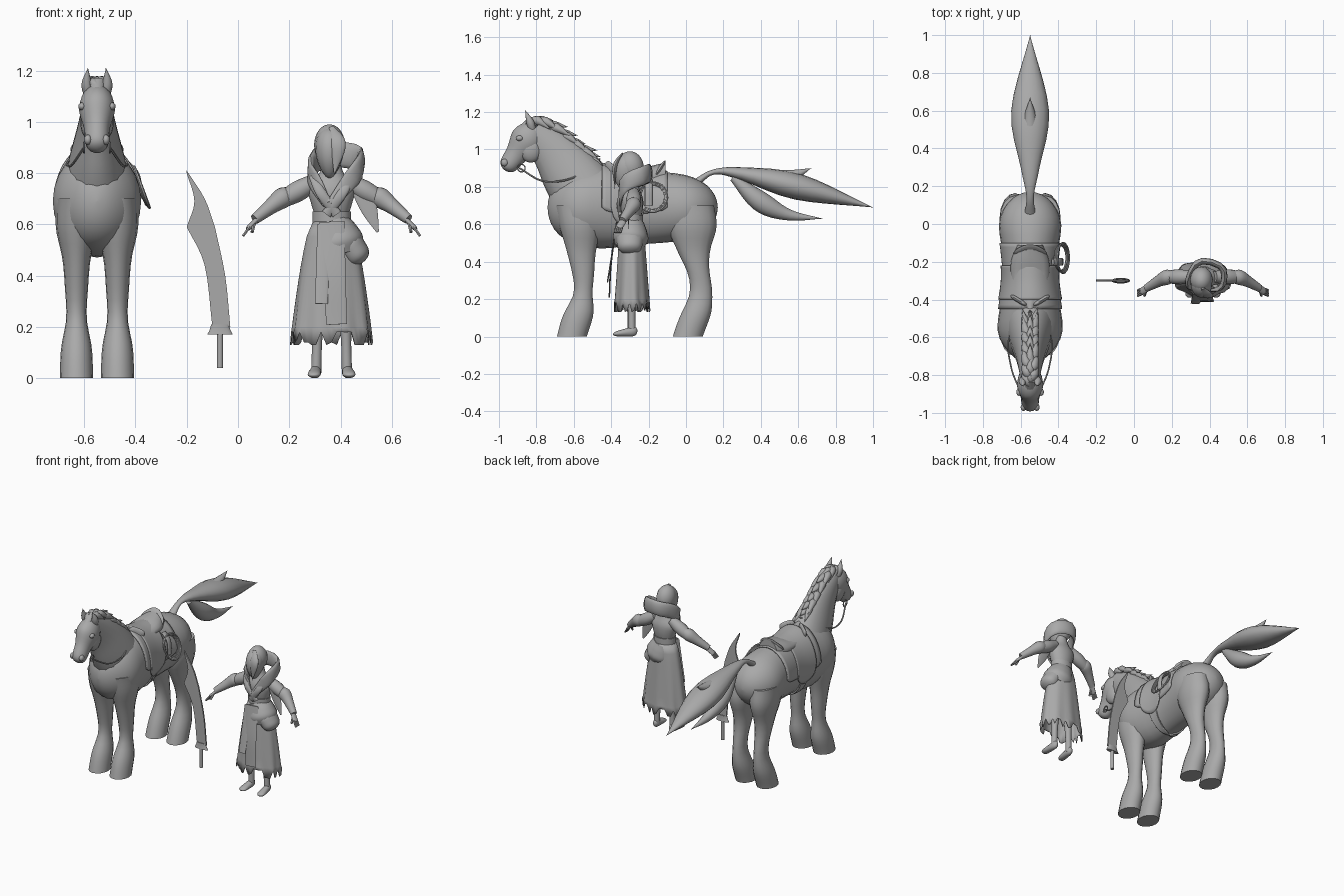
import bpy, bmesh, random
from math import sin, cos, pi, radians
from mathutils import Vector

random.seed(4)
if "Cube" in bpy.data.objects:
    bpy.data.objects.remove(bpy.data.objects["Cube"])

grey = bpy.data.materials.new("plain_grey")
grey.use_nodes = True
grey.diffuse_color = (.4, .4, .4, 1)
grey.node_tree.nodes["Principled BSDF"].inputs["Base Color"].default_value = grey.diffuse_color

X, Y, Z = Vector((1, 0, 0)), Vector((0, 1, 0)), Vector((0, 0, 1))
HORSE = X * -.55
RIDER = Vector((.365, -.29, 0))
SWORD = Vector((-.07, -.3, 0))
SIDES = {"left": 1, "right": -1}


def sample(values, t):
    """Read a smooth curve through evenly spaced values at t from 0 to 1."""
    last = len(values) - 2
    place = t * (last + 1)
    i = min(int(place), last)
    f = place - i
    b, c = values[i], values[i + 1]
    a = values[i - 1] if i > 0 else b * 2 - c
    d = values[i + 2] if i < last else c * 2 - b
    return b + (c - a) * (f / 2) + (a * 2 - b * 5 + c * 4 - d) * (f * f / 2) \
        + (b * 3 - a - c * 3 + d) * (f ** 3 / 2)


def points(path):
    """Pairs lie in the middle plane as (y, z); triples are (x, y, z)."""
    return [Vector((0, *p)) if len(p) == 2 else Vector(p) for p in path]


def grid(name, rows, wrap=False, caps=False, thick=0, smooth=True):
    """Skin rows of points into one surface."""
    bm = bmesh.new()
    verts = [[bm.verts.new(p) for p in row] for row in rows]
    count = len(rows[0])
    for upper, lower in zip(verts, verts[1:]):
        for i in range(count if wrap else count - 1):
            j = (i + 1) % count
            bm.faces.new((upper[i], upper[j], lower[j], lower[i]))
    if caps:
        bm.faces.new(verts[0])
        bm.faces.new(verts[-1])
    bmesh.ops.recalc_face_normals(bm, faces=bm.faces)
    mesh = bpy.data.meshes.new(name)
    bm.to_mesh(mesh)
    bm.free()
    mesh.materials.append(grey)
    if smooth:
        mesh.shade_smooth()
        mesh.set_sharp_from_angle(angle=radians(50))
    part = bpy.data.objects.new(name, mesh)
    bpy.context.collection.objects.link(part)
    if thick:
        solid = part.modifiers.new("thickness", "SOLIDIFY")
        solid.thickness, solid.offset = thick, 0


def loft(name, path, wide, deep=1, at=HORSE, mirror=1, side=X, up=None, blunt=0, sides=16, steps=24):
    """Sweep an ellipse along a path; a single deep value is a ratio of wide."""
    path = points(path)
    wide = wide if isinstance(wide, tuple) else (wide, wide)
    deep = deep if isinstance(deep, tuple) else [w * deep for w in wide]
    times = [(1 - cos(pi * i / steps)) / 2 for i in range(steps + 1)]
    centres = [sample(path, t) for t in times]
    for c in centres:
        c.x *= mirror
    rows = []
    for i, t in enumerate(times):
        ahead = (centres[min(i + 1, steps)] - centres[max(i - 1, 0)]).normalized()
        u = side if up else (side - ahead * side.dot(ahead)).normalized()
        v = up or ahead.cross(u)
        end = max(1 - abs(2 * t - 1) ** blunt, 0) ** .5 if blunt else 1
        a, b = (max(sample(size, t) * end, .001) for size in (wide, deep))
        turns = [2 * pi * k / sides for k in range(sides)]
        rows.append([at + centres[i] + u * a * cos(k) + v * b * sin(k) for k in turns])
    grid(name, rows, wrap=True, caps=True)


def ball(name, centre, wide, deep, tall):
    loft(name, ((0, -tall), (0, tall)), wide, deep / wide, at=centre, up=Y, blunt=2, steps=12)


# Horse trunk, neck and head
CHEST, RUMP, MIDDLE = -.74, .17, .69
TRUNK_WIDE = (.14, .18, .16, .14, .15, .175, .16)
TRUNK_DEEP = (.2, .21, .22, .2, .19, .18, .16)
loft("horse_body", ((CHEST, MIDDLE), (RUMP, MIDDLE)), TRUNK_WIDE, TRUNK_DEEP, up=Z, blunt=5, sides=24)
loft("horse_neck", path=((-.46, .66), (-.6, .85), (-.7, .98), (-.82, 1.1)),
     wide=(.16, .11, .075, .05), deep=(.19, .165, .125, .07))
loft("horse_head", path=((-.8, 1.13), (-.85, 1.05), (-.91, .97), (-.97, .89)),
     wide=(.05, .07, .05, .048), deep=(.06, .09, .06, .05), blunt=8)

# Ears, eyes, cheeks and legs
LEGS = {"front": ((-.57, -.56, -.55, -.61), (.13, .11, .08, .06, .05, .08, .08)),
        "hind": ((.03, .04, .08, .01), (.12, .13, .09, .06, .06, .08, .08))}
for tag, s in SIDES.items():
    loft(tag + "_ear", path=((.03, -.82, 1.1), (.04, -.835, 1.15), (.035, -.86, 1.21)),
         wide=(.02, .02, 0), mirror=s)
    ball(tag + "_eye", HORSE + Vector((s * .058, -.89, 1.06)), .015, .02, .015)
    ball(tag + "_cheek", HORSE + Vector((s * .03, -.83, 1)), .035, .06, .07)
    ball(tag + "_nostril", HORSE + Vector((s * .035, -.97, .93)), .015, .02, .02)
    for which, (line, deep) in LEGS.items():
        path = [(.08, y, .7 * (1 - i / 3)) for i, y in enumerate(line)]
        loft(f"{tag}_{which}_leg", path, wide=(.08, .08, .055, .045, .04, .06, .065), deep=deep,
             mirror=s, up=Y)

# Tail with loose locks
loft("tail", path=((.05, .82), (.15, .88), (.3, .87), (.6, .8), (1, .69)),
     wide=(.03, .02, .05, .1, 0), deep=.7)
loft("tail_lower_lock", path=((.25, .85), (.4, .72), (.55, .65), (.73, .63)),
     wide=(.02, .055, .03, 0))
loft("tail_upper_lock", path=((.35, .86), (.53, .85), (.67, .9)), wide=(.03, .04, 0))

# Mane: a ridge along the crest with pointed locks
CREST = ((-.86, 1.13), (-.75, 1.14), (-.6, 1.03), (-.5, .94))
loft("mane_ridge", CREST, wide=.03, deep=.9, blunt=6)
for i in range(21):
    root = sample(points(CREST), (i + 3) / 24)
    lean = (i % 3 - 1) * .04
    reach = random.uniform(.06, .09)
    loft("mane_lock", path=((0, -.04, 0), (lean / 2, 0, .01), (lean, reach, -abs(lean))),
         wide=(.01, .025, 0), at=HORSE + root, sides=8, steps=8)
loft("forelock", path=((-.83, 1.16), (-.92, 1.09)), wide=(.03, .02, 0), deep=.5, sides=8)


# Saddle pieces wrapped over the trunk
def wrap_trunk(name, front, back, low, gap):
    rows = []
    for i in range(17):
        y = front + (back - front) * i / 16
        t = (y - CHEST) / (RUMP - CHEST)
        a, b = (sample(size, t) + gap for size in (TRUNK_WIDE, TRUNK_DEEP))
        start = low * sin(pi * i / 16) ** .5
        arc = [radians(start + (180 - 2 * start) * k / 32) for k in range(33)]
        rows.append([HORSE + Vector((a * cos(k), y, MIDDLE + b * sin(k))) for k in arc])
    grid(name, rows, thick=.01)


wrap_trunk("saddle_blanket", front=-.45, back=-.1, low=-10, gap=.003)
wrap_trunk("saddle_flap", front=-.4, back=-.22, low=-28, gap=.01)
wrap_trunk("girth", front=-.34, back=-.28, low=-90, gap=.005)
loft("saddle_seat", path=((-.45, .85), (-.11, .85)), wide=(.03, .08, .1, .1, .07),
     deep=(.08, .06, .04, .06, .08), up=Z)
loft("cantle", path=((-.17, .85), (-.11, .94)), wide=(.09, .08, .03), deep=.2, blunt=8)

# Pommel wings, reins and bit rings
RING = [(cos(k * pi / 8), sin(k * pi / 8)) for k in range(17)]
for tag, s in SIDES.items():
    loft(tag + "_pommel_wing", path=((.02, -.43, .92), (.1, -.38, .88)), wide=.03, deep=.4,
         mirror=s, side=Z, blunt=4)
    loft(tag + "_rein", path=((.05, -.89, .9), (.1, -.76, .83), (.11, -.6, .85), (0, -.46, .95)),
         wide=.005, mirror=s, side=Z, sides=6)
    loft(tag + "_bit_ring", [(.05, -.88 + c * .02, .9 + d * .02) for c, d in RING],
         wide=.004, mirror=s, side=X, sides=6)

# Coiled rope hung on the left of the saddle
for k in range(3):
    size = .08 - k * .006
    coil = [(.175 - d * .03 - k * .006, c * size - .18, .745 + d * size) for c, d in RING]
    loft("rope_coil", coil, wide=.006, side=X, sides=6, steps=32)
loft("rope_strap", path=((.12, -.2, .84), (.16, -.2, .79), (.17, -.2, .7)), wide=.02, deep=.4, side=Y)


# Curved sword with a barb on its back
def blade_line(upper, lower):
    halves = [[sample(points(path), i / 8) for i in range(9)] for path in (upper, lower)]
    return [Vector((p.y, SWORD.y, p.z)) for p in halves[0][:-1] + halves[1]]


cutting_edge = blade_line(((-.2, .81), (-.13, .7), (-.09, .59)), ((-.09, .59), (-.05, .4), (-.03, .2)))
barbed_back = blade_line(((-.2, .8), (-.17, .69), (-.2, .59)), ((-.2, .59), (-.13, .44), (-.1, .2)))
grid("sword_blade", [cutting_edge, barbed_back], thick=.01, smooth=False)
loft("sword_guard", path=((0, .21), (0, .17)), wide=(.035, .04, .05), deep=.3, at=SWORD, up=Y)
loft("sword_grip", path=((0, .18), (0, .04)), wide=.012, at=SWORD, up=Y)

# Rider torso, head, hair and collar
loft("torso", path=((0, .57), (0, .85)), wide=(.07, .065, .08, .09, .05, .03),
     deep=(.06, .05, .06, .06, .04, .03), at=RIDER, up=Y)
loft("belt", path=((0, .6), (0, .65)), wide=.075, deep=.8, at=RIDER, up=Y)
loft("head", path=((-.04, .78), (-.02, .98)), wide=(.03, .055, .055), deep=(.04, .07, .07),
     at=RIDER - X * .008, up=Y, blunt=3)
loft("hair_cap", path=((0, .83), (-.01, .99)), wide=.06, deep=1.15, at=RIDER - X * .008, up=Y, blunt=2)
loft("fringe", path=((0, -.05, .98), (.025, -.09, .91), (.01, -.09, .79)), wide=(.01, .03, 0),
     deep=.4, at=RIDER)
loft("hood_collar", path=((-.02, -.07, .68), (-.08, -.02, .81), (-.02, .09, .87), (.1, .06, .86),
                          (.1, -.04, .81), (0, -.07, .68)),
     wide=(.02, .045, .05, .045, .02), deep=.35, at=RIDER, side=Z)

# Lapels, arms, hands, legs and feet
for tag, s in SIDES.items():
    rider_side = {"at": RIDER, "mirror": s}
    loft(tag + "_lapel", path=((.07, -.04, .79), (.04, -.07, .72), (-.02, -.06, .64)),
         wide=.02, deep=.5, **rider_side)
    loft(tag + "_upper_arm", path=((.06, .01, .77), (.2, .01, .69)), wide=(.03, .04, .03),
         side=Y, **rider_side)
    loft(tag + "_sleeve", path=((.15, .02, .73), (.21, 0, .69), (.3, -.05, .62)),
         wide=(.02, .04, .03, .02), side=Y, **rider_side)
    loft(tag + "_hand", path=((.28, -.04, .63), (.33, -.07, .58)), wide=.02, deep=.5,
         side=Y, blunt=8, **rider_side)
    for k in range(4):
        y = k * .01 - .08
        loft(tag + "_finger", path=((.32, y, .59), (.345, y - .01, .555)), wide=.006,
             side=Y, sides=6, steps=4, **rider_side)
    loft(tag + "_thumb", path=((.3, -.06, .61), (.31, -.09, .57)), wide=.007,
         side=Y, sides=6, steps=4, **rider_side)
    loft(tag + "_leg", path=((.05, 0, .4), (.06, 0, .02)), wide=(.04, .03, .02, .02), up=Y, **rider_side)
    loft(tag + "_foot", path=((.06, .03, .03), (.07, -.1, .012)), wide=(.02, .028), deep=(.03, .012),
         up=Z, blunt=5, **rider_side)

# Ragged, folded skirt flaring towards the hem
rows = []
for i in range(9):
    t = i / 8
    flare = Vector((.07 + .085 * t ** .6, .06 + .033 * t, 0))
    hem = (-.01, 0, .04) if i == 8 else (0,)
    row = []
    for k in range(48):
        turn = k * pi / 24
        fold = 1 + .04 * t * sin(9 * turn)
        row.append(RIDER + Vector((flare.x * fold * cos(turn), flare.y * fold * sin(turn),
                                   .61 - .47 * t + random.choice(hem))))
    rows.append(row)
grid("skirt", rows, wrap=True, thick=.006)

# Hip wrap, pouch, hanging sashes and loose sleeve rag
loft("hip_wrap", path=((0, 0, .61), (.04, -.01, .48)), wide=(.07, .09, .1, .08), deep=.95, at=RIDER)
loft("hip_pouch", path=((.05, -.01, .55), (.12, -.01, .45)), wide=(.06, .05), deep=(.08, .06),
     at=RIDER, blunt=4)
loft("front_sash", path=((0, -.08, .61), (.01, -.11, .4), (.02, -.12, .21)), wide=(.05, .04),
     deep=.1, at=RIDER)
loft("side_sash", path=((-.03, -.08, .6), (-.04, -.13, .29)), wide=.025, deep=.15, at=RIDER)
loft("sleeve_rag", path=((.12, -.01, .73), (.18, -.02, .57)), wide=(.04, .03, .005), deep=.15,
     at=RIDER)
